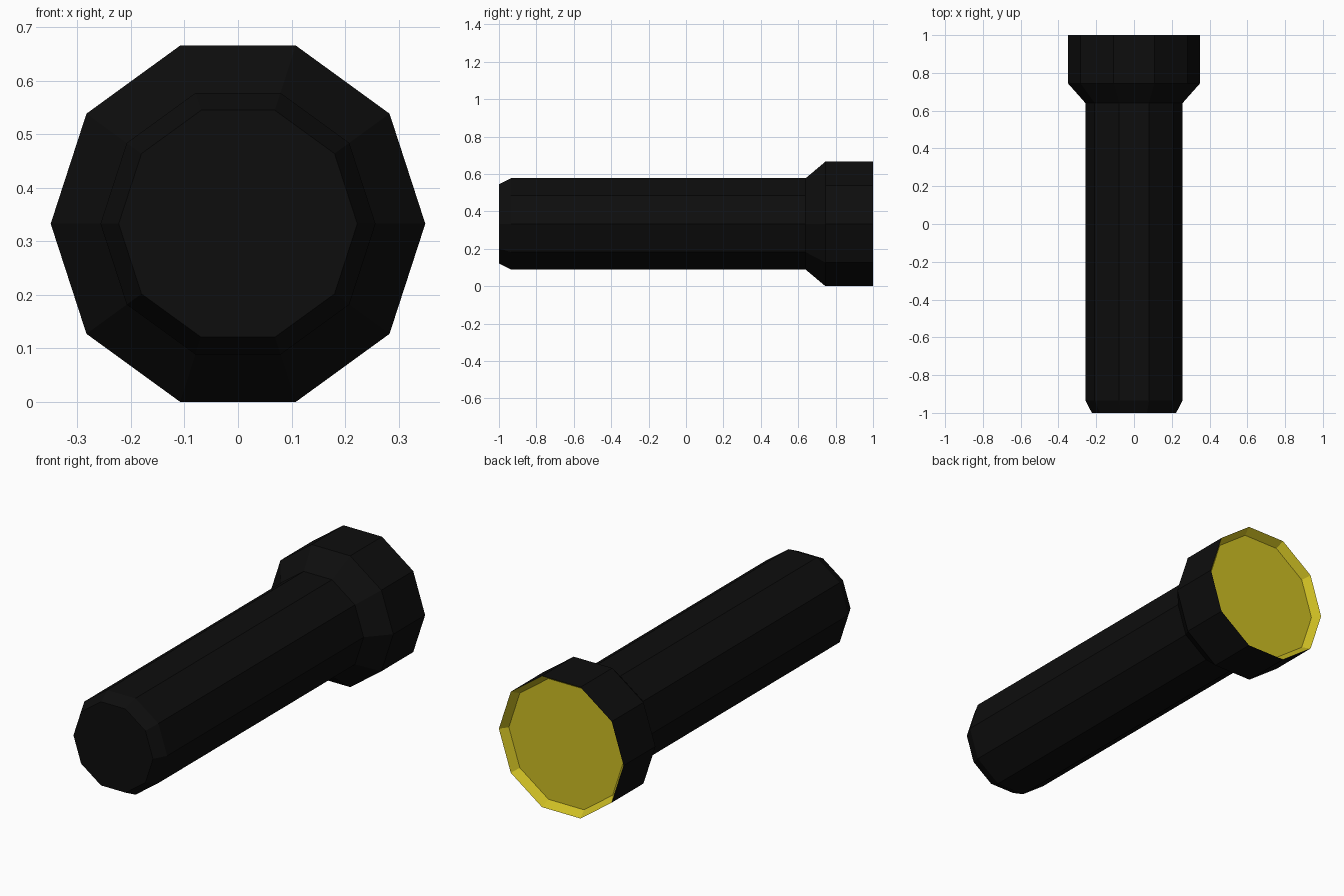
import bpy, bmesh, math

if "Cube" in bpy.data.objects:
    bpy.data.objects.remove(bpy.data.objects["Cube"])

SIDES = 10
CENTRE_Z = 0.333


def material(name, rgb):
    m = bpy.data.materials.new(name)
    m.diffuse_color = (*rgb, 1)
    m.use_nodes = True
    m.node_tree.nodes["Principled BSDF"].inputs["Base Color"].default_value = m.diffuse_color
    return m


def lathe(name, profile, mat, cap_front=False, cap_back=False):
    """Ten-sided turning about the y axis; profile is (radius, y) front to back."""
    bm = bmesh.new()
    rings = []
    for r, y in profile:
        rings.append([bm.verts.new((r * math.cos(2 * math.pi * i / SIDES), y,
                                    CENTRE_Z + r * math.sin(2 * math.pi * i / SIDES)))
                      for i in range(SIDES)])
    for a, b in zip(rings, rings[1:]):
        for i in range(SIDES):
            j = (i + 1) % SIDES
            bm.faces.new((a[i], b[i], b[j], a[j]))
    if cap_front:
        bm.faces.new(rings[0])
    if cap_back:
        bm.faces.new(rings[-1][::-1])
    me = bpy.data.meshes.new(name)
    bm.to_mesh(me)
    bm.free()
    me.materials.append(mat)
    ob = bpy.data.objects.new(name, me)
    bpy.context.collection.objects.link(ob)
    return ob


black = material("black casing", (0.004, 0.004, 0.004))
yellow = material("yellow lens", (0.62, 0.52, 0.017))

# Handle with chamfered butt, flaring into the wider head
lathe("torch_casing", [(0.223, -1), (0.257, -0.935), (0.257, 0.64),
                       (0.35, 0.745), (0.35, 1)], black, cap_front=True)

# Lens with a sloped rim, sunk slightly into the head
lathe("torch_lens", [(0.35, 1), (0.322, 0.96)], yellow, cap_back=True)
